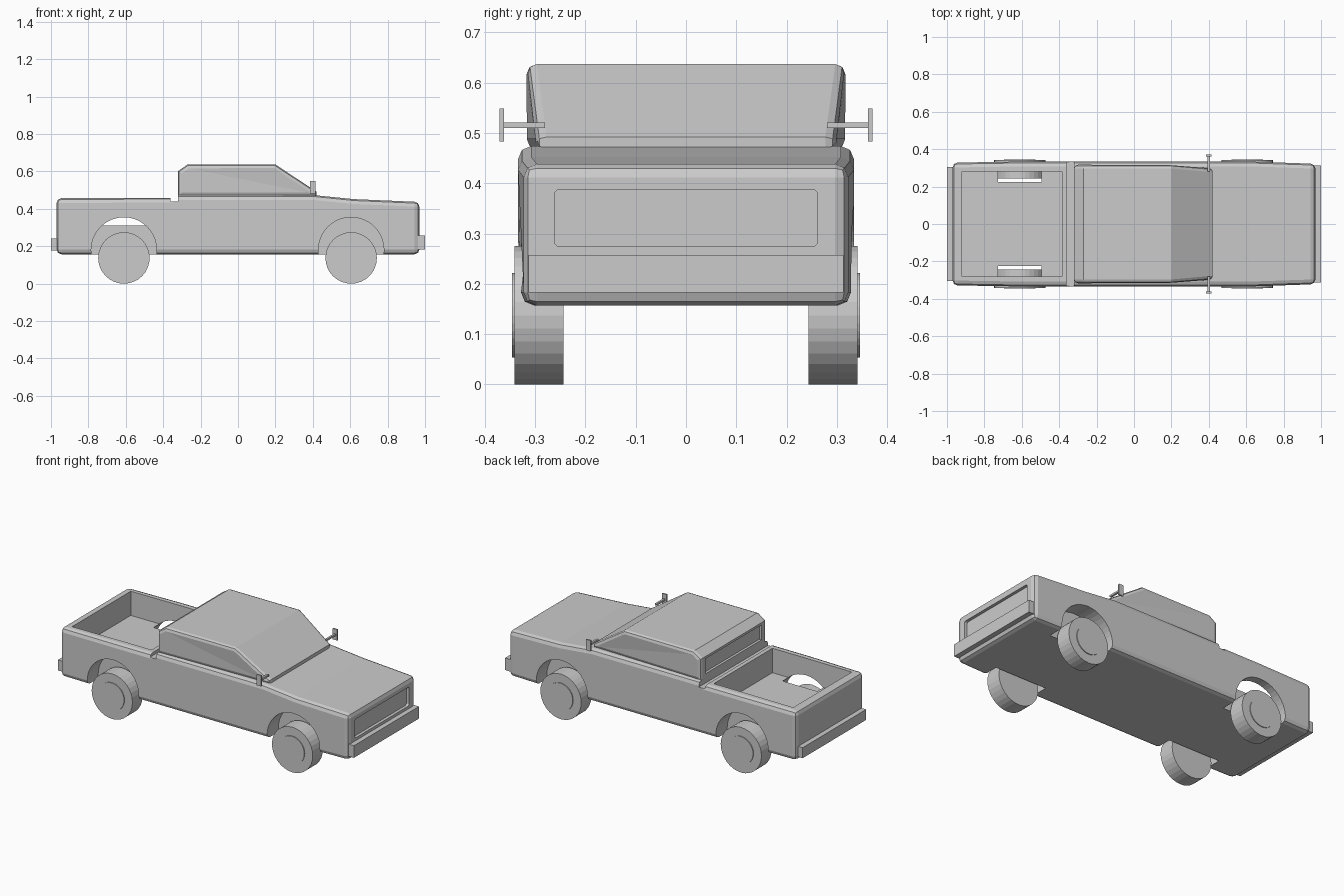
import bpy, bmesh
from math import radians
from mathutils import Matrix

if "Cube" in bpy.data.objects:
    bpy.data.objects.remove(bpy.data.objects["Cube"])


def new_object(name, bm):
    bmesh.ops.recalc_face_normals(bm, faces=bm.faces[:])
    me = bpy.data.meshes.new(name)
    bm.to_mesh(me)
    bm.free()
    ob = bpy.data.objects.new(name, me)
    bpy.context.collection.objects.link(ob)
    return ob


def apply(ob, mod):
    bpy.context.view_layer.objects.active = ob
    bpy.ops.object.modifier_apply(modifier=mod.name)


def bevel(ob, width, segments, angle=40):
    m = ob.modifiers.new("Bevel", 'BEVEL')
    m.width, m.segments = width, segments
    m.limit_method, m.angle_limit = 'ANGLE', radians(angle)
    apply(ob, m)


def box(name, x, y, z):
    bm = bmesh.new()
    bmesh.ops.create_cube(bm, size=1)
    for v in bm.verts:
        for i, (a, b) in enumerate((x, y, z)):
            v.co[i] = a if v.co[i] < 0 else b
    return new_object(name, bm)


def disc(name, x, z, r, y0, y1, sides):
    bm = bmesh.new()
    mat = Matrix.Translation((x, (y0 + y1) / 2, z)) @ Matrix.Rotation(radians(90), 4, 'X')
    bmesh.ops.create_cone(bm, cap_ends=True, segments=sides, radius1=r, radius2=r,
                          depth=abs(y1 - y0), matrix=mat)
    return new_object(name, bm)


def loft_profile(name, pts):
    """Side profile of (x, z, half width) points spanned across y."""
    bm = bmesh.new()
    a = [bm.verts.new((x, -w, z)) for x, z, w in pts]
    b = [bm.verts.new((x, w, z)) for x, z, w in pts]
    bm.faces.new(a)
    bm.faces.new(b[::-1])
    n = len(pts)
    for i in range(n):
        j = (i + 1) % n
        bm.faces.new((a[j], a[i], b[i], b[j]))
    return new_object(name, bm)


def cut(ob, cutter):
    m = ob.modifiers.new("Cut", 'BOOLEAN')
    m.operation, m.solver, m.object = 'DIFFERENCE', 'EXACT', cutter
    apply(ob, m)
    bpy.data.objects.remove(cutter)


WHEELS_X = (-0.61, 0.605)

# Lower body with bed, hood and sills
body = loft_profile("body", [
    (-0.97, 0.157, 0.328), (-0.6, 0.157, 0.334), (0.6, 0.157, 0.334), (0.97, 0.157, 0.322),
    (0.97, 0.437, 0.322), (0.62, 0.452, 0.334), (0.40, 0.474, 0.334), (-0.32, 0.474, 0.334),
    (-0.36, 0.459, 0.334), (-0.6, 0.459, 0.334), (-0.97, 0.457, 0.328)])
bevel(body, 0.026, 2)
cut(body, box("bed_cutter", (-0.92, -0.385), (-0.282, 0.282), (0.31, 0.8)))
cut(body, box("gap_cutter", (-0.36, -0.32), (-0.5, 0.5), (0.44, 0.8)))
grille = box("grille_cutter", (0.952, 1.1), (-0.262, 0.262), (0.274, 0.388))
bm = bmesh.new()
bm.from_mesh(grille.data)
along = [e for e in bm.edges if abs(e.verts[0].co.x - e.verts[1].co.x) > 0.1]
bmesh.ops.bevel(bm, geom=along, offset=0.012, segments=3, profile=0.5, affect='EDGES')
bm.to_mesh(grille.data)
bm.free()
cut(body, grille)
for x in WHEELS_X:
    for s in (-1, 1):
        cut(body, disc("arch_cutter", x, 0.18, 0.175, s * 0.225, s * 0.5, 40))

# Cab with raked windshield and recessed rear window
cab = loft_profile("cab", [
    (-0.32, 0.468, 0.317), (0.42, 0.468, 0.297), (0.42, 0.492, 0.297),
    (0.20, 0.637, 0.317), (-0.27, 0.637, 0.317), (-0.32, 0.602, 0.317)])
bm = bmesh.new()
bm.from_mesh(cab.data)
sides = [e for e in bm.edges if abs(e.verts[0].co.y - e.verts[1].co.y) < 0.1]
bmesh.ops.bevel(bm, geom=sides, offset=0.02, segments=2, profile=0.5, affect='EDGES')
bm.to_mesh(cab.data)
bm.free()
cut(cab, box("rear_window_cutter", (-0.5, -0.305), (-0.27, 0.27), (0.497, 0.588)))

# Bumpers
box("front_bumper", (0.96, 1.0), (-0.313, 0.313), (0.183, 0.257))
box("rear_bumper", (-1.0, -0.96), (-0.305, 0.305), (0.178, 0.242))

# Wheels, hubcaps and side mirrors
for s, side in ((-1, "right"), (1, "left")):
    for x, end in zip(WHEELS_X, ("rear", "front")):
        disc(f"{end}_{side}_wheel", x, 0.1375, 0.1375, s * 0.244, s * 0.341, 32)
        disc(f"{end}_{side}_hubcap", x, 0.1375, 0.084, s * 0.33, s * 0.346, 32)
    y = sorted((s * 0.28, s * 0.365))
    box(f"{side}_mirror_arm", (0.394, 0.406), y, (0.51, 0.521))
    y = sorted((s * 0.362, s * 0.371))
    box(f"{side}_mirror", (0.385, 0.415), y, (0.483, 0.549))
